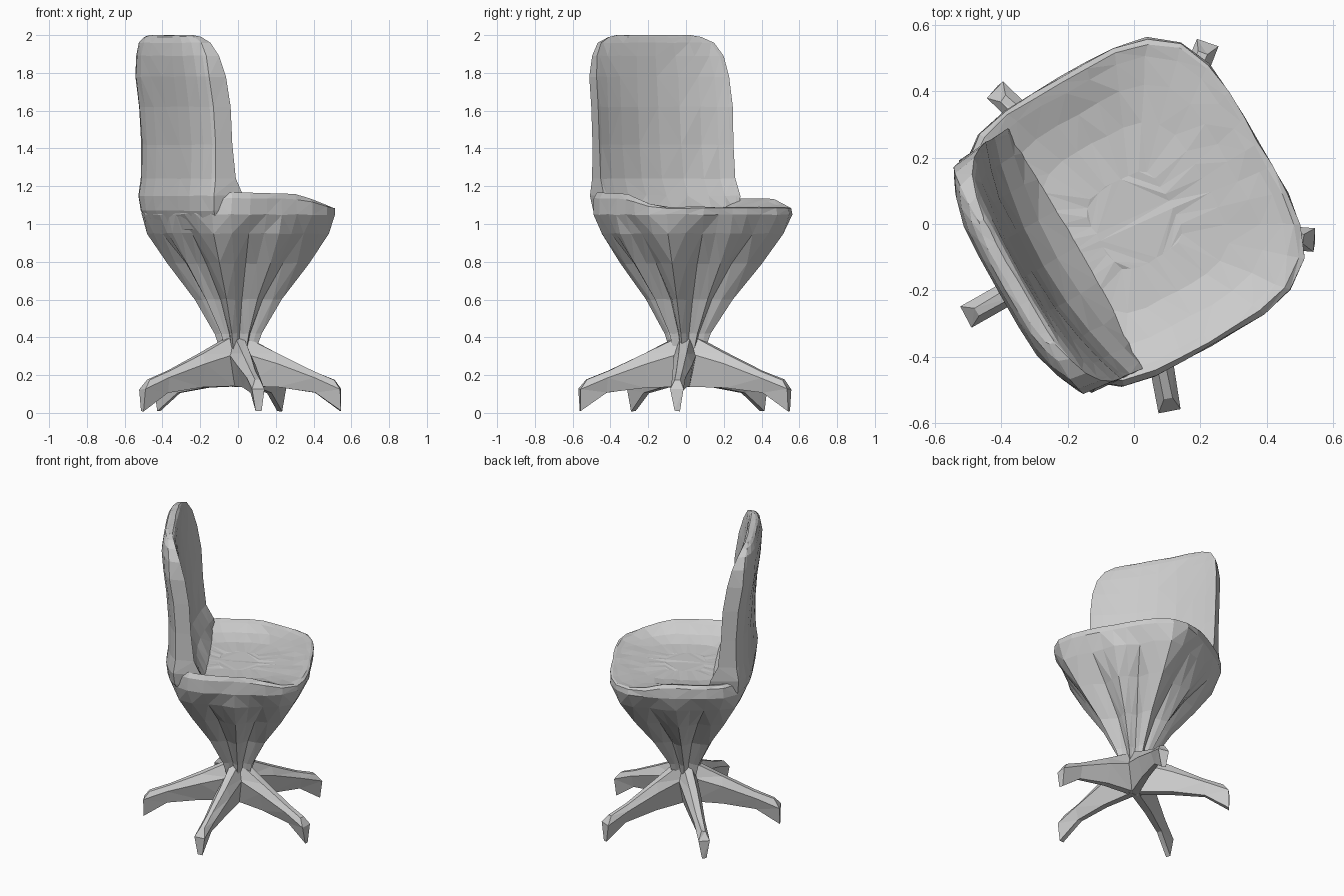
import bpy, bmesh, random
from math import sin, cos, pi, radians
from mathutils import Vector, Matrix

random.seed(4)
cube = bpy.data.objects.get("Cube")
if cube:
    bpy.data.objects.remove(cube, do_unlink=True)

GREY = (0.6, 0.6, 0.6, 1.0)
mat = bpy.data.materials.new("plain grey")
mat.use_nodes = True
mat.diffuse_color = GREY
mat.node_tree.nodes["Principled BSDF"].inputs["Base Color"].default_value = GREY

# The chair faces diagonally, so seat and back are built straight and turned
TURN = Matrix.Rotation(radians(29.7), 4, "Z")


def loft(name, rings, matrix, jitter):
    """Skin closed rings of points, cap both ends, and add slight dents."""
    bm = bmesh.new()
    loops = [[bm.verts.new(p) for p in ring] for ring in rings]
    n = len(loops[0])
    for low, high in zip(loops, loops[1:]):
        for i in range(n):
            j = (i + 1) % n
            bm.faces.new((low[i], low[j], high[j], high[i]))
    bm.faces.new(loops[0][::-1])
    bm.faces.new(loops[-1])
    for v in bm.verts:
        v.co += Vector([random.uniform(-jitter, jitter) for _ in range(3)])
    bmesh.ops.transform(bm, matrix=matrix, verts=bm.verts)
    bmesh.ops.triangulate(bm, faces=bm.faces, quad_method="SHORT_EDGE")
    bmesh.ops.recalc_face_normals(bm, faces=bm.faces)
    mesh = bpy.data.meshes.new(name)
    bm.to_mesh(mesh)
    bm.free()
    mesh.materials.append(mat)
    obj = bpy.data.objects.new(name, mesh)
    bpy.context.collection.objects.link(obj)


def smooth(a, b, x):
    t = min(max((x - a) / (b - a), 0), 1)
    return t * t * (3 - 2 * t)


# Seat: rounded square narrowing down to a folded, pinched stem
SEGMENTS = 32


def seat_ring(scale, height, fold=0.0, dish=0.0):
    """Height is a level, or with dish the blend from the rim to the hollow."""
    ring = []
    for i in range(SEGMENTS):
        a = 2 * pi * i / SEGMENTS
        r = (abs(cos(a) / 0.43) ** 4 + abs(sin(a) / 0.465) ** 4) ** -0.25
        r *= scale * (1 - fold * (0.5 - 0.5 * cos(pi * i / 2)))
        u, v = 0.02 * scale + r * cos(a), 0.03 * scale + r * sin(a)
        z = height
        if height is None:
            # the rim falls to the front, and is lower on the left side
            rim = 1.165 - 0.075 * smooth(0.05, 0.4, u)
            rim -= 0.03 * smooth(-0.1, 0.4, v) * (1 - smooth(0.2, 0.4, u))
            z = rim + (1.07 - rim) * dish
        ring.append((u, v, z))
    return ring


seat_rings = [
    seat_ring(0.08, 0.14, 0.2),
    seat_ring(0.16, 0.30, 0.35),
    seat_ring(0.24, 0.42, 0.35),
    seat_ring(0.45, 0.60, 0.28),
    seat_ring(0.73, 0.79, 0.18),
    seat_ring(0.94, 0.95, 0.07),
    seat_ring(1.00, 1.05),
    seat_ring(0.995, None, dish=0.3),
    seat_ring(0.965, None),
    seat_ring(0.90, None, dish=0.2),
    seat_ring(0.75, None, dish=0.65),
    seat_ring(0.55, None, dish=0.95),
    seat_ring(0.28, 1.07),
]
loft("seat_and_stem", seat_rings, TURN, 0.003)

# Backrest: thick shell, hollow in front, with forward side edges and round top
# height, half width, rear depth, front depth in the middle, front depth at sides
BACK = [
    (0.97, 0.36, -0.375, -0.25, -0.25),
    (1.07, 0.40, -0.42, -0.18, -0.18),
    (1.15, 0.415, -0.428, -0.25, -0.19),
    (1.24, 0.41, -0.415, -0.30, -0.235),
    (1.42, 0.41, -0.412, -0.325, -0.255),
    (1.62, 0.41, -0.427, -0.34, -0.265),
    (1.78, 0.405, -0.45, -0.355, -0.29),
    (1.89, 0.385, -0.457, -0.365, -0.32),
    (1.96, 0.345, -0.448, -0.37, -0.35),
    (1.99, 0.28, -0.435, -0.38, -0.37),
    (2.0, 0.22, -0.42, -0.39, -0.385),
]
STEPS = 10
back_rings = []
for z, w, rear, mid, side in BACK:
    ts = [-cos(pi * k / STEPS) for k in range(STEPS + 1)]
    bevel = min(0.065, 0.5 * (side - rear))
    behind = [(rear + bevel * t ** 4, 0.025 + w * t * (1 - 0.03 * t * t), z) for t in ts]
    front = [(mid + (side - mid) * t * t, 0.025 + w * t, z) for t in reversed(ts)]
    back_rings.append(behind + front)
loft("backrest", back_rings, TURN, 0.002)

# Base: five splayed legs, deep at the hub, tapering to a blunt foot
# distance of ridge, distance of lower edge, half width, top and bottom height
LEG = [
    (0.0, 0.0, 0.05, 0.41, 0.14),
    (0.07, 0.04, 0.06, 0.39, 0.14),
    (0.22, 0.22, 0.052, 0.315, 0.135),
    (0.41, 0.42, 0.036, 0.222, 0.105),
    (0.525, 0.56, 0.034, 0.175, 0.01),
]
for number, (angle, reach) in enumerate(
        ((-5, 0.975), (68, 1.055), (136, 1.04), (209, 1.03), (281, 1.02))):
    leg_rings = []
    for ridge, under, w, high, low in LEG:
        shoulder = high - 0.3 * (high - low)
        ridge, under = ridge * reach, under * reach
        leg_rings.append([
            (under, -0.4 * w, low), (under, 0.4 * w, low),
            (under, w, shoulder), (ridge, 0.4 * w, high),
            (ridge, -0.4 * w, high), (under, -w, shoulder),
        ])
    loft(f"leg_{number + 1}", leg_rings, Matrix.Rotation(radians(angle), 4, "Z"), 0.003)
